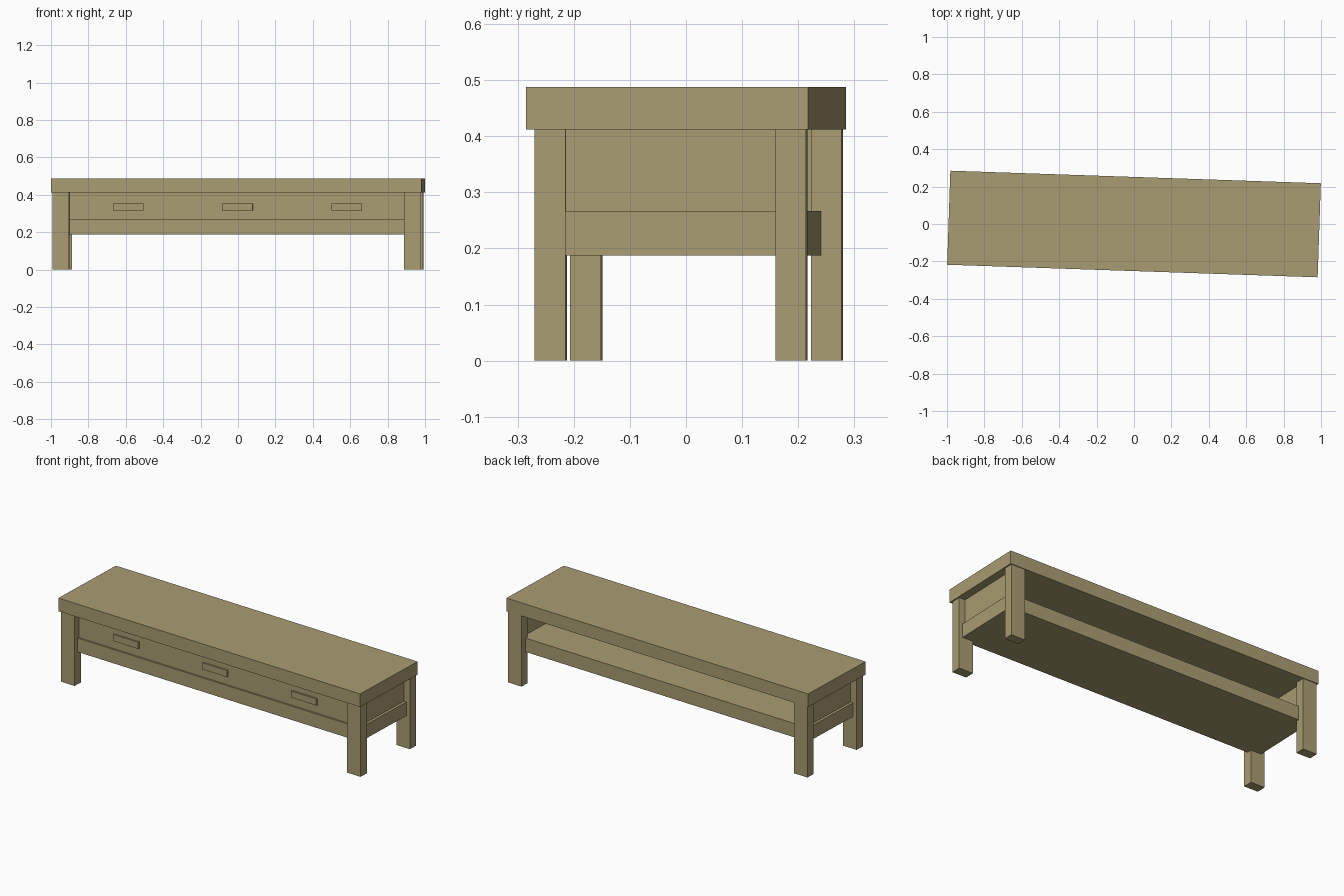
import bpy
import bmesh
from math import radians
from mathutils import Matrix, Vector

default_cube = bpy.data.objects.get("Cube")
if default_cube:
    bpy.data.objects.remove(default_cube, do_unlink=True)

# One plain wood colour
wood = bpy.data.materials.new("khaki_wood")
wood.use_nodes = True
colour = (0.40, 0.335, 0.17, 1.0)
wood.diffuse_color = colour
bsdf = wood.node_tree.nodes["Principled BSDF"]
bsdf.inputs["Base Color"].default_value = colour
bsdf.inputs["Roughness"].default_value = 0.8

# The whole bench stands slightly turned about the vertical
TURN = Matrix.Rotation(radians(-1.94), 4, "Z")


def box(name, low, high):
    """Box between two opposite corners, turned with the bench."""
    low, high = Vector(low), Vector(high)
    size = high - low
    bm = bmesh.new()
    bmesh.ops.create_cube(bm, size=1.0)
    bmesh.ops.scale(bm, vec=size, verts=bm.verts)
    mesh = bpy.data.meshes.new(name)
    bm.to_mesh(mesh)
    bm.free()
    mesh.materials.append(wood)
    obj = bpy.data.objects.new(name, mesh)
    obj.matrix_world = TURN @ Matrix.Translation((low + high) / 2)
    bpy.context.collection.objects.link(obj)
    return obj


TOP_Z, UNDER_TOP = 0.488, 0.412
SHELF_TOP, SHELF_BOTTOM = 0.267, 0.187
LEG_IN, LEG_OUT = 0.8955, 0.9835
PANEL_IN, PANEL_OUT = 0.92, 0.945
FRONT_Y = -0.20

# Top slab and thick lower shelf
box("bench_top", (-0.991, -0.2515, UNDER_TOP), (0.991, 0.2515, TOP_Z))
box("lower_shelf", (-0.961, -0.21, SHELF_BOTTOM), (0.961, 0.21, SHELF_TOP))

# Legs and recessed end panels
for side, sign in (("left", 1), ("right", -1)):
    x0, x1 = sorted((sign * LEG_IN, sign * LEG_OUT))
    for place, y0, y1 in (("front", -0.237, -0.182), ("back", 0.193, 0.247)):
        box(f"{place}_{side}_leg", (x0, y0, 0), (x1, y1, UNDER_TOP))
    x0, x1 = sorted((sign * PANEL_IN, sign * PANEL_OUT))
    box(f"{side}_end_panel", (x0, FRONT_Y, SHELF_TOP), (x1, 0.20, UNDER_TOP))

# Front panel, with the back left open
box("front_panel", (-PANEL_IN, FRONT_Y, SHELF_TOP), (PANEL_IN, -0.18, UNDER_TOP))

# Three drawer handles
for name, x in (("right", -0.58), ("middle", 0.004), ("left", 0.589)):
    box(f"{name}_handle", (x - 0.082, FRONT_Y - 0.01, 0.316),
        (x + 0.082, FRONT_Y, 0.354))
